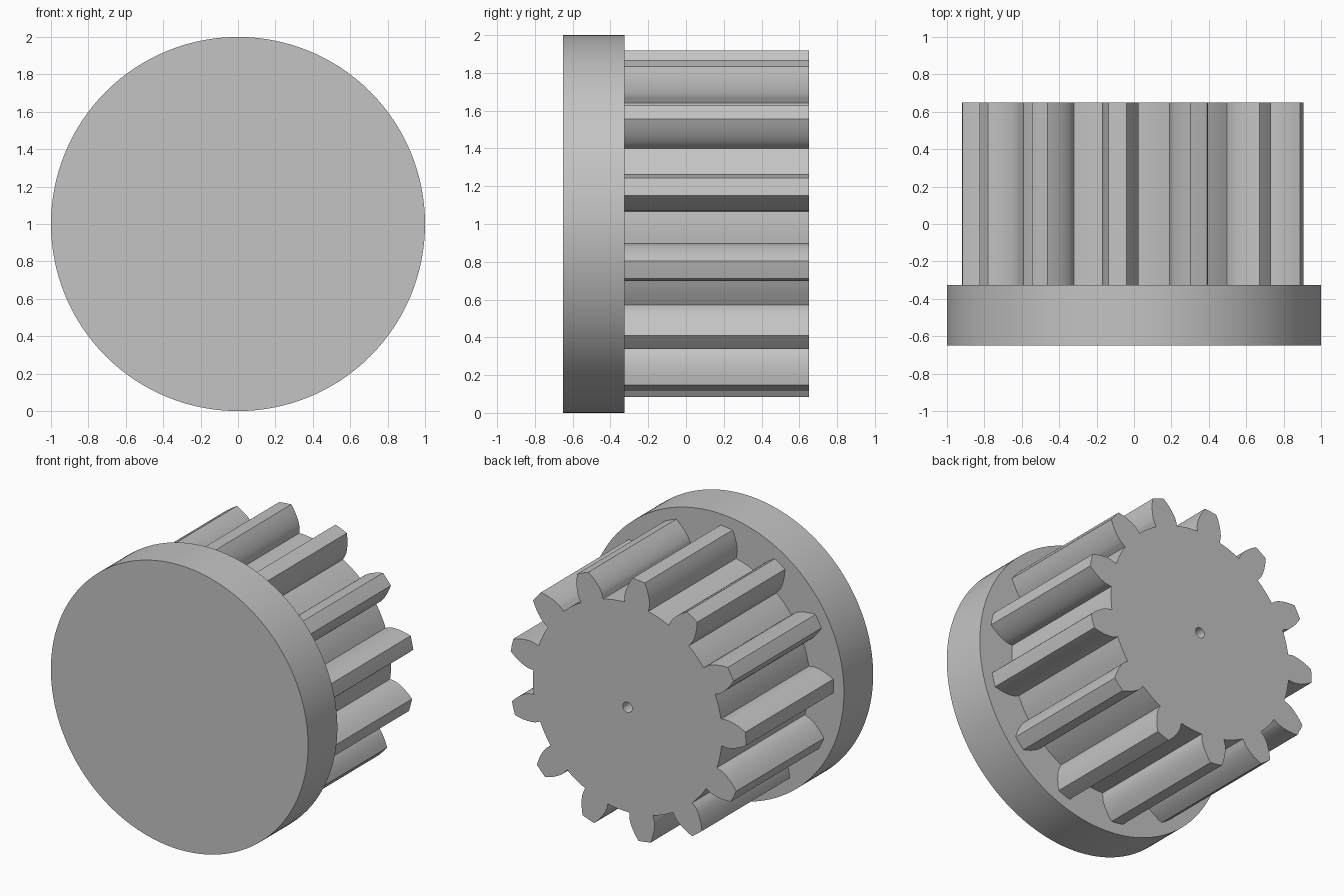
import bpy
import bmesh
from math import pi, tau, cos, sin, tan, acos, radians
from mathutils import Vector

cube = bpy.data.objects.get("Cube")
if cube:
    bpy.data.objects.remove(cube, do_unlink=True)

# One plain grey for everything
grey = bpy.data.materials.new("plain grey")
grey.use_nodes = True
colour = (0.55, 0.55, 0.55, 1.0)
grey.diffuse_color = colour
grey.node_tree.nodes["Principled BSDF"].inputs["Base Color"].default_value = colour

# Main dimensions
AXIS_Z = 1.0
FRONT, STEP, BACK = -0.65, -0.325, 0.65
TEETH = 13
PHASE = radians(12.4)
TIP, ROOT, BASE = 0.92, 0.735, 0.77
ROOT_HALF = radians(7.25)
HOLE = 0.036


def ring(radius, count):
    return [(radius, tau * i / count) for i in range(count)]


def flank():
    """Half of a tooth as (radius, half angle): radial foot, then involute."""
    points = [(ROOT, ROOT_HALF)]
    steps = 10
    for i in range(steps + 1):
        r = BASE + (TIP - BASE) * (i / steps) ** 2
        a = acos(BASE / r)
        points.append((r, ROOT_HALF - (tan(a) - a)))
    return points


def gear_outline():
    points = []
    pitch = tau / TEETH
    half = flank()
    for t in range(TEETH):
        mid = PHASE + t * pitch
        points += [(r, mid - a) for r, a in half]
        points.append((TIP, mid))
        points += [(r, mid + a) for r, a in reversed(half)]
        gap = pitch - 2 * ROOT_HALF
        points += [(ROOT, mid + ROOT_HALF + gap * k / 4) for k in range(1, 4)]
    return points


def extruded(name, loops, y0, y1):
    """Fill polar outlines (the first outer, others holes) and extrude along y."""
    bm = bmesh.new()
    edges = []
    for loop in loops:
        vs = [bm.verts.new((r * cos(a), y0, AXIS_Z + r * sin(a))) for r, a in loop]
        edges += [bm.edges.new((v, vs[i - 1])) for i, v in enumerate(vs)]
    if len(loops) == 1:
        bm.faces.new(vs)
    else:
        bmesh.ops.triangle_fill(bm, edges=edges, use_beauty=True, normal=Vector((0, -1, 0)))
    result = bmesh.ops.extrude_face_region(bm, geom=bm.faces[:], use_keep_orig=True)
    moved = [g for g in result["geom"] if isinstance(g, bmesh.types.BMVert)]
    bmesh.ops.translate(bm, verts=moved, vec=(0, y1 - y0, 0))
    bmesh.ops.recalc_face_normals(bm, faces=bm.faces[:])
    mesh = bpy.data.meshes.new(name)
    bm.to_mesh(mesh)
    bm.free()
    mesh.materials.append(grey)
    obj = bpy.data.objects.new(name, mesh)
    bpy.context.collection.objects.link(obj)
    bpy.ops.object.select_all(action="DESELECT")
    obj.select_set(True)
    bpy.context.view_layer.objects.active = obj
    bpy.ops.object.shade_smooth_by_angle(angle=radians(30))
    return obj


# Round front flange
extruded("front_disc", [ring(1.0, 128)], FRONT, STEP)

# Toothed body with a small blind bore, slightly sunk into the flange
extruded("gear_body", [gear_outline(), ring(HOLE, 32)], STEP - 0.01, BACK)
